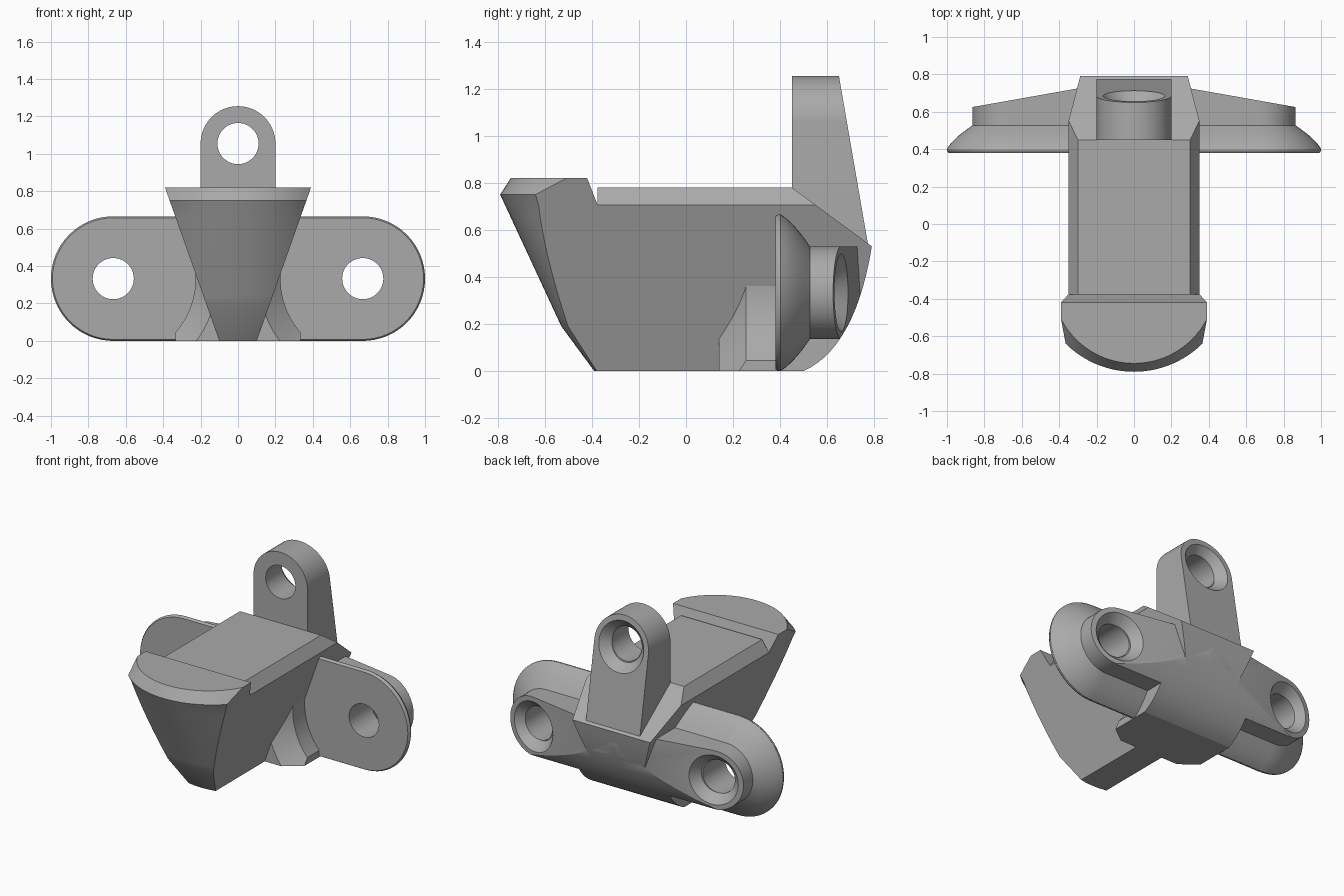
import bpy, bmesh, math
from mathutils import Vector, Matrix

cube = bpy.data.objects.get("Cube")
if cube:
    bpy.data.objects.remove(cube)

grey = bpy.data.materials.new("plain grey")
grey.use_nodes = True
grey.diffuse_color = (0.4, 0.4, 0.4, 1)
grey.node_tree.nodes["Principled BSDF"].inputs["Base Color"].default_value = (0.4, 0.4, 0.4, 1)


def finish(name, bm):
    bmesh.ops.recalc_face_normals(bm, faces=bm.faces[:])
    mesh = bpy.data.meshes.new(name)
    bm.to_mesh(mesh)
    bm.free()
    mesh.materials.append(grey)
    obj = bpy.data.objects.new(name, mesh)
    bpy.context.collection.objects.link(obj)
    return obj


def loft(name, rings):
    """Skin closed rings of equal length and cap both ends."""
    bm = bmesh.new()
    loops = [[bm.verts.new(p) for p in ring] for ring in rings]
    for a, b in zip(loops, loops[1:]):
        for i in range(len(a)):
            j = (i + 1) % len(a)
            bm.faces.new((a[i], a[j], b[j], b[i]))
    bm.faces.new(loops[0])
    bm.faces.new(loops[-1])
    return finish(name, bm)


def extrude_y(name, outline, y0, y1):
    return loft(name, [[(x, y, z) for x, z in outline] for y in (y0, y1)])


def cone(name, centre, axis, r1, r2, depth):
    bm = bmesh.new()
    turn = Vector(axis).to_track_quat('Z', 'Y').to_matrix().to_4x4()
    bmesh.ops.create_cone(bm, cap_ends=True, segments=48, radius1=r1, radius2=r2,
                          depth=depth, matrix=Matrix.Translation(centre) @ turn)
    return finish(name, bm)


def combine(obj, tool, operation):
    """Apply a boolean and discard its helper."""
    tool.hide_render = True
    mod = obj.modifiers.new("cut", 'BOOLEAN')
    mod.operation, mod.object, mod.solver = operation, tool, 'EXACT'
    bpy.context.view_layer.update()
    shape = obj.evaluated_get(bpy.context.evaluated_depsgraph_get())
    mesh = bpy.data.meshes.new_from_object(shape)
    obj.modifiers.clear()
    obj.data = mesh
    bpy.data.objects.remove(tool)


def clip(obj, point, normal):
    """Remove everything beyond a plane and close the cut."""
    bm = bmesh.new()
    bm.from_mesh(obj.data)
    bmesh.ops.bisect_plane(bm, geom=bm.verts[:] + bm.edges[:] + bm.faces[:],
                           plane_co=point, plane_no=Vector(normal).normalized(), clear_outer=True)
    bmesh.ops.holes_fill(bm, edges=[e for e in bm.edges if e.is_boundary], sides=0)
    bmesh.ops.recalc_face_normals(bm, faces=bm.faces[:])
    bm.to_mesh(obj.data)
    bm.free()


def screw_hole(obj, x, z, face_point, normal):
    """Straight hole along y with a countersink square to the sloped face."""
    combine(obj, cone("drill", (x, 0.6, z), (0, 1, 0), 0.11, 0.11, 0.8), 'DIFFERENCE')
    n = Vector(normal).normalized()
    combine(obj, cone("countersink", Vector(face_point) - n * 0.015, n, 0.11, 0.1925, 0.09), 'DIFFERENCE')


def side_profile():
    """Sloped top rear and rounded lower rear, as a wide block."""
    outline = [(-0.5, -0.1), (0.4, -0.03), (0.5, 0)]
    p, q, r = Vector((0.5, 0)), Vector((0.72, 0.10)), Vector((0.79, 0.53))
    for i in range(1, 15):
        t = i / 14
        outline.append(tuple(p * (1 - t) ** 2 + q * 2 * t * (1 - t) + r * t * t))
    outline += [(0.178, 0.98), (-0.5, 0.98)]
    return loft("profile", [[(x, y, z) for y, z in outline] for x in (-1.2, 1.2)])


def half_width(z):
    return 0.10 + 0.354 * z


# Wedge body with chamfered top edges
half = [(0.10, 0), (half_width(0.705), 0.705), (0.30, 0.78)]
body = extrude_y("wedge_body", half + [(-x, z) for x, z in reversed(half)], -0.376, 0.95)
combine(body, side_profile(), 'INTERSECT')

# Rounded nose with a raised, chamfered lip: height, front, radius, back
levels = [(0, -0.39, 0.48, -0.372)]
for i in range(11):
    t = i / 10
    z = 0.19 + 0.515 * t
    levels.append((z, -0.53 - 0.464 * (z - 0.19), 0.50, -0.375))
levels += [(0.75, -0.79, 0.52, -0.393), (0.82, -0.745, 0.44, -0.42)]
rings = []
for z, front, radius, back in levels:
    w = half_width(z)
    xs = [w * (i / 12 - 1) for i in range(25)]
    arc = [(x, front + radius - math.sqrt(radius ** 2 - x * x), z) for x in xs]
    rings.append(arc + [(w, back, z), (-w, back, z)])
nose = loft("nose", rings)

# Side wings: domed flange, boss with sloped back, and screw hole
HOLE_X, HOLE_Z = 0.667, 0.333
steps = [(0.38, 0.325), (0.393, 0.333), (0.402, 0.333), (0.425, 0.317), (0.45, 0.294),
         (0.475, 0.267), (0.50, 0.235), (0.527, 0.197), (0.85, 0.197)]
parts = [body, nose]


def wing_face(side):
    return (side * HOLE_X, 0.66, HOLE_Z), (side * 0.1, 0.565, 0)


for side, label in ((1, "left"), (-1, "right")):
    rings = []
    for y, r in steps:
        angles = [math.pi * (i / 32 - 0.5) for i in range(33)]
        ring = [(HOLE_X + r * math.cos(a), HOLE_Z + r * math.sin(a)) for a in angles]
        ring += [(0, HOLE_Z + r), (0, HOLE_Z - r)]
        rings.append([(side * x, y, z) for x, z in ring])
    wing = loft(label + "_wing", rings)
    point, normal = wing_face(side)
    clip(wing, point, normal)
    combine(wing, side_profile(), 'INTERSECT')
    screw_hole(wing, side * HOLE_X, HOLE_Z, point, normal)
    parts.append(wing)

# Base block between the wings, with clearance scooped around each hole
base = extrude_y("base_block", [(-0.335, 0), (0.335, 0), (0.335, 0.37), (-0.335, 0.37)], 0.14, 0.9)
combine(base, side_profile(), 'INTERSECT')
for side in (1, -1):
    clip(base, *wing_face(side))
    rings = []
    for y, r in ((0.05, 0.645), (0.255, 0.44), (0.385, 0.44)):
        angles = [math.tau * i / 96 for i in range(96)]
        rings.append([(side * HOLE_X + r * math.cos(a), y, HOLE_Z + r * math.sin(a)) for a in angles])
    combine(base, loft("scoop", rings), 'DIFFERENCE')
parts.append(base)

# Upright lug with round top and sloped back
LUG_Z = 1.055
outline = [(0.2 * math.cos(math.pi * i / 32), LUG_Z + 0.2 * math.sin(math.pi * i / 32)) for i in range(33)]
lug = extrude_y("top_lug", outline + [(-0.2, 0.53), (0.2, 0.53)], 0.45, 0.95)
slope = (0, 0.725, 0.125)
clip(lug, (0, 0.65, 1.255), slope)
screw_hole(lug, 0, LUG_Z, (0, 0.684, LUG_Z), slope)
parts.append(lug)

# Smooth the round surfaces, keep the edges crisp
bpy.ops.object.select_all(action='DESELECT')
for part in parts:
    part.select_set(True)
bpy.context.view_layer.objects.active = body
bpy.ops.object.shade_smooth_by_angle(angle=math.radians(20))
